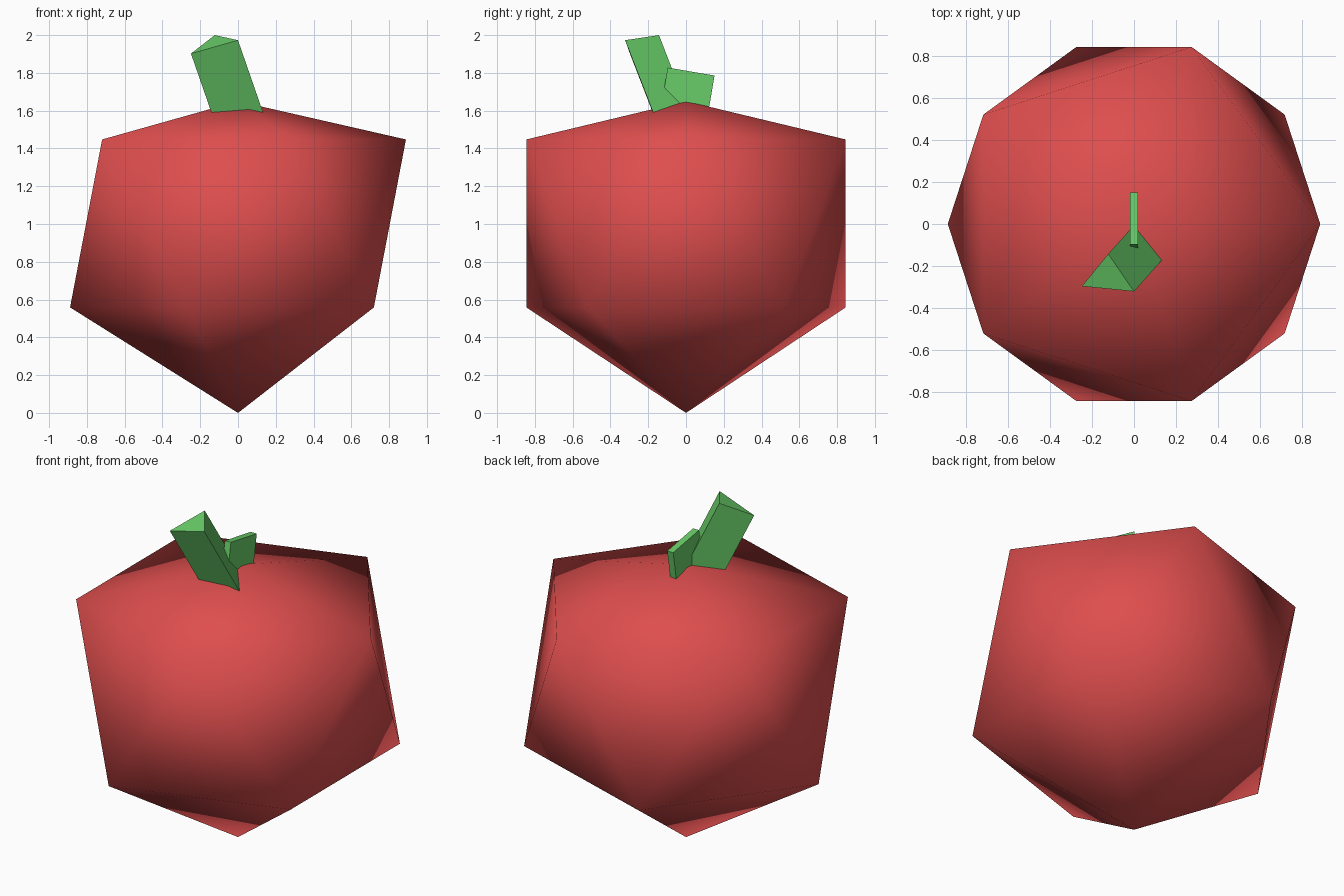
import bpy, bmesh
from mathutils import Vector

if "Cube" in bpy.data.objects:
    bpy.data.objects.remove(bpy.data.objects["Cube"])


def material(name, rgb):
    m = bpy.data.materials.new(name)
    m.diffuse_color = (*rgb, 1.0)
    m.use_nodes = True
    m.node_tree.nodes["Principled BSDF"].inputs["Base Color"].default_value = m.diffuse_color
    return m


RED = material("red skin", (0.73, 0.075, 0.075))
GREEN = material("leaf green", (0.14, 0.61, 0.14))


def add_object(name, bm, mat, smooth=False):
    bmesh.ops.recalc_face_normals(bm, faces=bm.faces)
    for f in bm.faces:
        f.smooth = smooth
    mesh = bpy.data.meshes.new(name)
    bm.to_mesh(mesh)
    bm.free()
    mesh.materials.append(mat)
    obj = bpy.data.objects.new(name, mesh)
    bpy.context.collection.objects.link(obj)
    return obj


def prism(name, profile, offset, mat):
    """Extrude a closed profile along an offset vector."""
    bm = bmesh.new()
    face = bm.faces.new([bm.verts.new(p) for p in profile])
    ext = bmesh.ops.extrude_face_region(bm, geom=[face], use_keep_orig=True)
    moved = [g for g in ext["geom"] if isinstance(g, bmesh.types.BMVert)]
    bmesh.ops.translate(bm, verts=moved, vec=Vector(offset))
    return add_object(name, bm, mat)


# Fruit body: smooth icosahedron with a flattened top
bm = bmesh.new()
bmesh.ops.create_icosphere(bm, subdivisions=1, radius=0.994)
for v in bm.verts:
    v.co.z += 1.003
    if v.co.z > 1.8:
        v.co.z = 1.65
    elif v.co.z < 0.2:
        v.co.z = 0.0
add_object("fruit_body", bm, RED, smooth=True)

# Stem: leaning three-sided prism, its foot buried in the fruit
prism("stem",
      [(-0.249, -0.297, 1.902), (0.0, -0.322, 1.973), (-0.123, -0.143, 2.0)],
      Vector((0.347, 0.387, -1.0)) * 0.41, GREEN)

# Leaf: thin tilted square plate behind the stem
a, b = Vector((-0.02, -0.097, 1.828)), Vector((-0.02, 0.151, 1.786))
down = Vector((0, -0.042, -0.248))
prism("leaf", [a, b, b + down, a + down], (0.04, 0, 0), GREEN)
